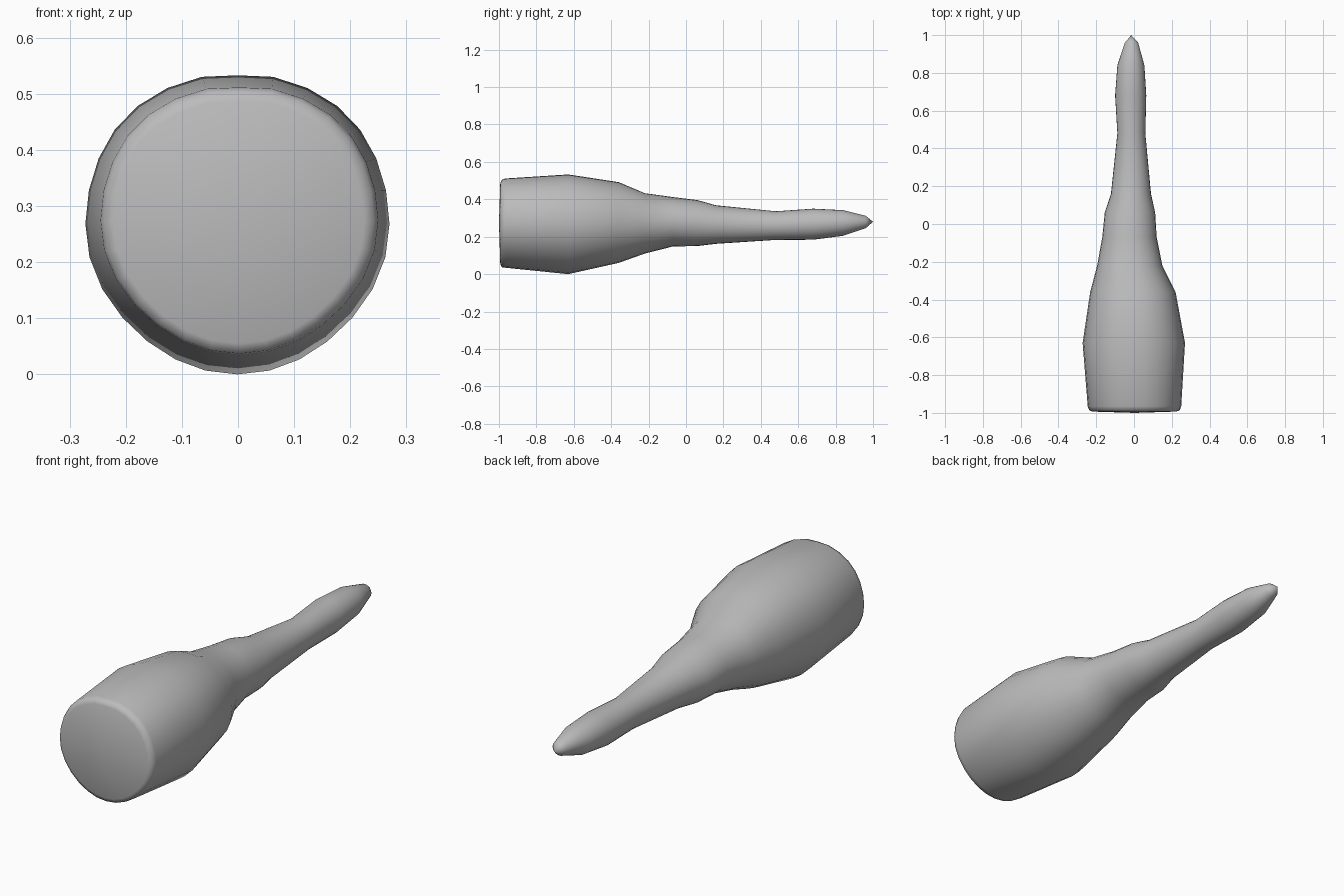
import bpy, bmesh, math

cube = bpy.data.objects.get("Cube")
if cube:
    bpy.data.objects.remove(cube, do_unlink=True)

grey = bpy.data.materials.new("plain grey")
grey.use_nodes = True
colour = (0.5, 0.5, 0.5, 1)
grey.diffuse_color = colour
grey.node_tree.nodes["Principled BSDF"].inputs["Base Color"].default_value = colour

# Cross-sections along the body: y, left x, right x, bottom z, top z
sections = [
    (-0.993, -0.222, 0.225, 0.055, 0.49),
    (-0.985, -0.238, 0.243, 0.037, 0.508),
    (-0.965, -0.245, 0.25, 0.034, 0.515),
    (-0.63, -0.272, 0.27, 0.0, 0.537),
    (-0.36, -0.232, 0.22, 0.06, 0.495),
    (-0.22, -0.195, 0.15, 0.11, 0.435),
    (-0.07, -0.168, 0.12, 0.148, 0.412),
    (0.06, -0.155, 0.112, 0.15, 0.396),
    (0.16, -0.122, 0.09, 0.162, 0.368),
    (0.48, -0.088, 0.06, 0.183, 0.336),
    (0.68, -0.1, 0.065, 0.184, 0.35),
    (0.84, -0.088, 0.055, 0.205, 0.342),
    (0.96, -0.048, 0.022, 0.245, 0.312),
]
SIDES = 28

bm = bmesh.new()


def ring(y, x0, x1, z0, z1):
    """One rounded section, a little fuller above than below, dented on top."""
    cx, cz, rx, rz = (x0 + x1) / 2, (z0 + z1) / 2, (x1 - x0) / 2, (z1 - z0) / 2
    full = 0.09 if y < -0.2 else 0
    verts = []
    for i in range(SIDES):
        a = math.tau * i / SIDES
        s, c = math.sin(a), math.cos(a)
        dent = 0.015 * rz if i == SIDES // 4 and full else 0
        verts.append(bm.verts.new((cx + rx * c * (1 + full * s * abs(c) ** 0.3 * (1 - abs(c) ** 4)),
                                   y, cz + rz * s - dent)))
    return verts


rings = [ring(*s) for s in sections]
for a, b in zip(rings, rings[1:]):
    for i in range(SIDES):
        j = (i + 1) % SIDES
        bm.faces.new((a[i], a[j], b[j], b[i]))

# Slightly domed flat end and pointed tip
for loop, point in ((rings[0], (0.002, -1, 0.273)), (rings[-1], (-0.015, 1, 0.28))):
    apex = bm.verts.new(point)
    for i in range(SIDES):
        bm.faces.new((loop[i], loop[(i + 1) % SIDES], apex))

bmesh.ops.recalc_face_normals(bm, faces=bm.faces)
mesh = bpy.data.meshes.new("tapered_body")
bm.to_mesh(mesh)
bm.free()
mesh.materials.append(grey)
body = bpy.data.objects.new("tapered_body", mesh)
bpy.context.collection.objects.link(body)
bpy.context.view_layer.objects.active = body
body.select_set(True)
bpy.ops.object.shade_smooth_by_angle(angle=math.radians(60))
